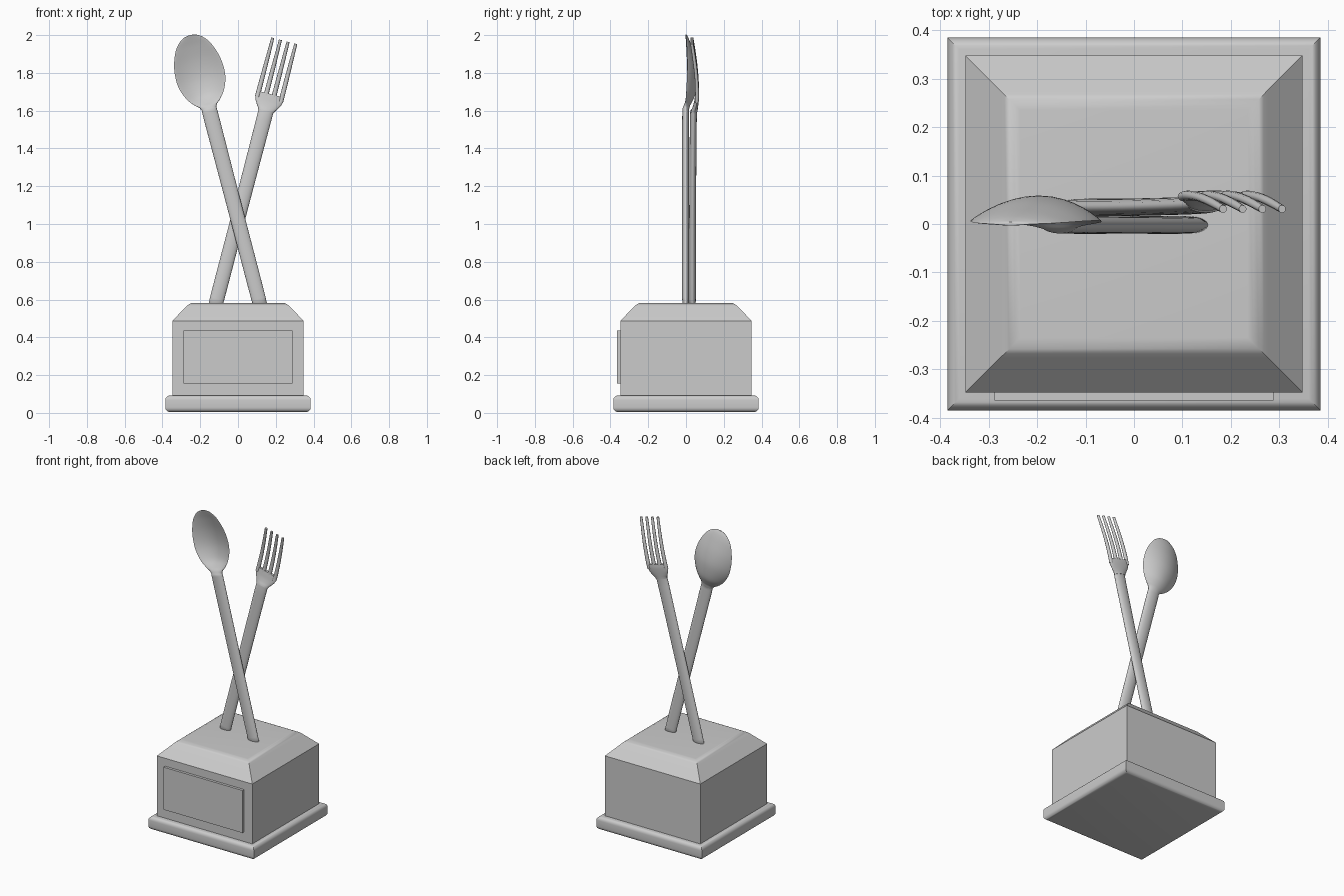
import bpy, bmesh, math

if "Cube" in bpy.data.objects:
    bpy.data.objects.remove(bpy.data.objects["Cube"])

TILT = math.radians(14.6)


def finish(name, bm, angle=35):
    bmesh.ops.recalc_face_normals(bm, faces=bm.faces)
    me = bpy.data.meshes.new(name)
    bm.to_mesh(me)
    bm.free()
    ob = bpy.data.objects.new(name, me)
    bpy.context.collection.objects.link(ob)
    bpy.ops.object.select_all(action='DESELECT')
    ob.select_set(True)
    bpy.context.view_layer.objects.active = ob
    bpy.ops.object.shade_smooth_by_angle(angle=math.radians(angle))
    return ob


def skin(bm, rings):
    """Bridge a list of closed point rings and cap both ends."""
    vs = [[bm.verts.new(p) for p in r] for r in rings]
    n = len(vs[0])
    for a, b in zip(vs, vs[1:]):
        for i in range(n):
            j = (i + 1) % n
            bm.faces.new((a[i], a[j], b[j], b[i]))
    bm.faces.new(vs[0][::-1])
    bm.faces.new(vs[-1])


def square_stack(name, profile):
    """Square rings with mitred corners from (half width, z) pairs."""
    bm = bmesh.new()
    skin(bm, [[(-h, -h, z), (h, -h, z), (h, h, z), (-h, h, z)] for h, z in profile])
    return finish(name, bm)


def smooth(stations, steps=4):
    """Catmull-Rom refinement of a station table."""
    out = []
    for i in range(len(stations) - 1):
        p = [stations[max(0, min(len(stations) - 1, i + k))] for k in (-1, 0, 1, 2)]
        for k in range(steps):
            t = k / steps
            out.append([0.5 * (2*b + (c-a)*t + (2*a-5*b+4*c-d)*t*t + (3*b-a-3*c+d)*t**3)
                        for a, b, c, d in zip(*p)])
    return out + [stations[-1]]


def loft(bm, stations, foot_x, side, n=24, steps=4):
    """Stations: length, centre offset, half width, half thickness, y, dish depth."""
    c, s = math.cos(TILT), math.sin(TILT) * side
    rings = []
    for l, off, w, t, y, d in smooth(stations, steps):
        ring = []
        for k in range(n):
            a = 2 * math.pi * k / n
            u = off + w * math.cos(a)
            ring.append((foot_x + u * c + l * s,
                         y + t * math.sin(a) + d * math.sin(a) ** 2,
                         0.58 + l * c - u * s))
        rings.append(ring)
    skin(bm, rings)


# Plinth with a rounded rim
R = 0.024
rim = [(0.385 - R + R * math.sin(a), 0.005 + R - R * math.cos(a))
       for a in (math.pi / 2 * i / 5 for i in range(6))]
square_stack("plinth", rim + [(h, 0.097 - z) for h, z in reversed(rim)])

# Body with sloped shoulders easing into the flat top
square_stack("pedestal_body", [(0.348, 0.09), (0.348, 0.487), (0.277, 0.560), (0.268, 0.569),
                               (0.258, 0.576), (0.247, 0.581), (0.235, 0.582)])

# Front plaque
bm = bmesh.new()
bmesh.ops.create_cube(bm, size=1)
for v in bm.verts:
    v.co = (v.co.x * 0.576, v.co.y * 0.03 - 0.35, v.co.z * 0.28 + 0.295)
finish("plaque", bm)

# Spoon: handle and dished bowl in one loft
bm = bmesh.new()
loft(bm, [(0.003, 0, 0.022, 0.008, -0.002, 0), (0.008, 0, 0.031, 0.013, -0.002, 0),
          (0.025, 0, 0.038, 0.018, -0.002, 0), (0.5, 0, 0.039, 0.018, -0.002, 0),
          (1.0, 0, 0.041, 0.018, -0.002, 0), (1.07, 0, 0.042, 0.017, -0.001, 0.002),
          (1.10, 0, 0.070, 0.012, 0.0, 0.018), (1.14, 0, 0.101, 0.008, 0.002, 0.038),
          (1.20, 0, 0.125, 0.006, 0.005, 0.046), (1.26, 0, 0.131, 0.006, 0.007, 0.045),
          (1.33, 0, 0.122, 0.006, 0.006, 0.036), (1.40, 0, 0.096, 0.006, 0.003, 0.021),
          (1.44, 0, 0.066, 0.006, 0.001, 0.010), (1.46, 0, 0.036, 0.005, 0.0, 0.003),
          (1.467, 0, 0.008, 0.004, 0.0, 0)], 0.115, -1, 32)
finish("spoon", bm, 50)

# Fork handle and palm
bm = bmesh.new()
FOOT = -0.117
loft(bm, [(0.003, 0, 0.022, 0.008, 0.034, 0), (0.008, 0, 0.031, 0.013, 0.034, 0),
          (0.025, 0, 0.038, 0.018, 0.034, 0), (0.5, 0, 0.038, 0.018, 0.035, 0),
          (1.0, 0, 0.040, 0.018, 0.039, 0), (1.05, 0, 0.042, 0.017, 0.044, 0),
          (1.075, 0, 0.056, 0.014, 0.050, 0), (1.10, 0, 0.070, 0.012, 0.055, 0),
          (1.125, 0, 0.075, 0.011, 0.058, 0), (1.145, 0, 0.076, 0.009, 0.059, 0)], FOOT, 1)
finish("fork_handle", bm, 50)

# Fork tines, curving forward to the tips
for i in range(4):
    k = i - 1.5
    bm = bmesh.new()
    loft(bm, [(1.115, k * 0.0425, 0.0125, 0.010, 0.057, 0),
              (1.16, k * 0.0425, 0.0125, 0.010, 0.059, 0),
              (1.25, k * 0.0422, 0.0115, 0.009, 0.055, 0),
              (1.34, k * 0.0420, 0.010, 0.009, 0.045, 0),
              (1.436, k * 0.0420, 0.008, 0.008, 0.031, 0)], FOOT, 1, 12, 3)
    finish(f"fork_tine_{i + 1}", bm, 50)
